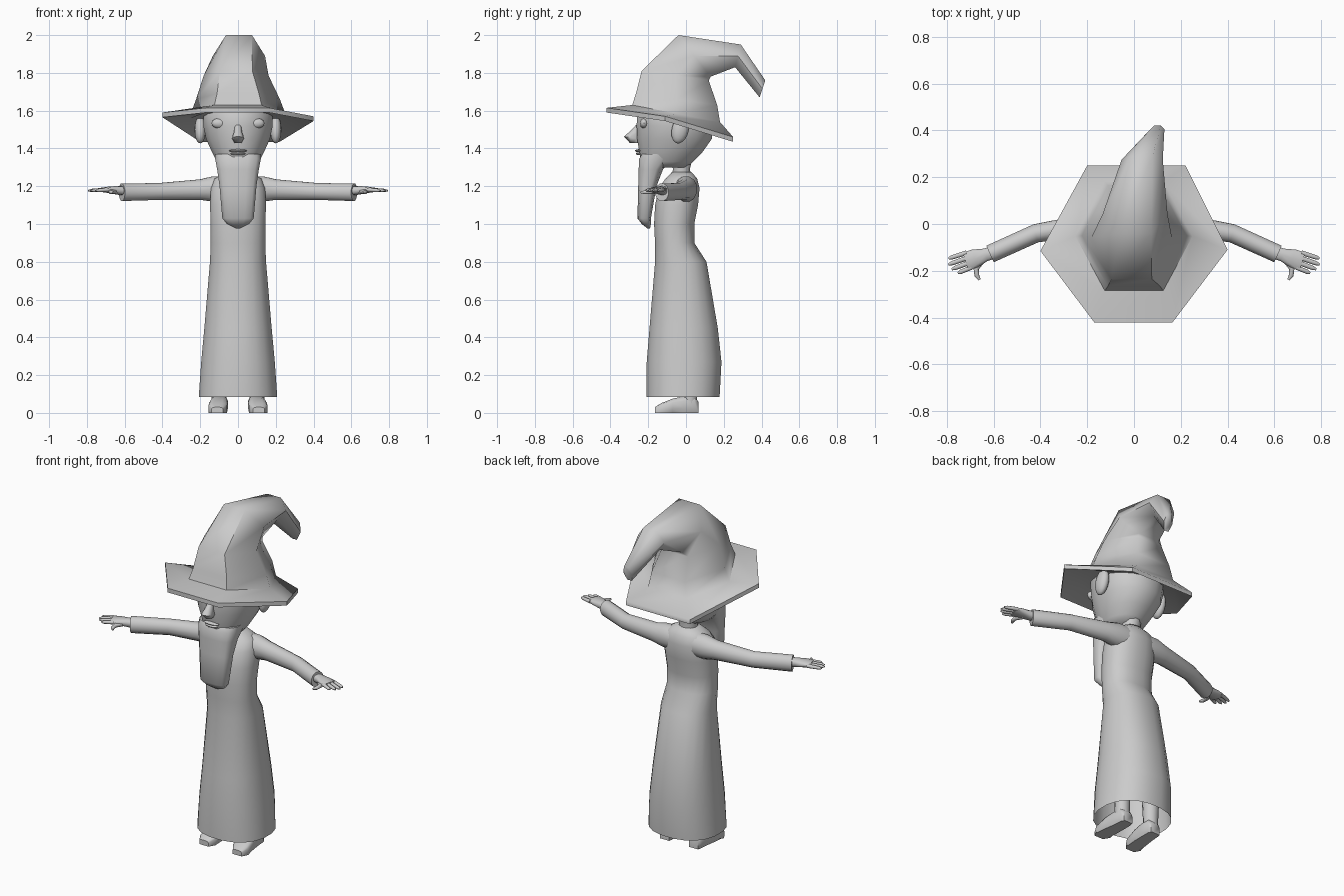
import bpy, bmesh, math
from mathutils import Vector, Matrix

if "Cube" in bpy.data.objects:
    bpy.data.objects.remove(bpy.data.objects["Cube"])

SIDES = (("left", 1), ("right", -1))


def finish(bm, name, angle=40, sub=0):
    bmesh.ops.recalc_face_normals(bm, faces=bm.faces[:])
    me = bpy.data.meshes.new(name)
    bm.to_mesh(me)
    bm.free()
    ob = bpy.data.objects.new(name, me)
    bpy.context.collection.objects.link(ob)
    bpy.ops.object.select_all(action='DESELECT')
    ob.select_set(True)
    bpy.context.view_layer.objects.active = ob
    bpy.ops.object.shade_smooth_by_angle(angle=math.radians(angle))
    if sub:
        ob.modifiers.new("subdivision", 'SUBSURF').levels = sub
        ob.modifiers["subdivision"].render_levels = sub
    return ob


def skin(bm, rings, cap0=True, cap1=True):
    """Join successive rings of points with quads."""
    vs = [[bm.verts.new(p) for p in r] for r in rings]
    n = len(vs[0])
    for a, b in zip(vs, vs[1:]):
        for i in range(n):
            j = (i + 1) % n
            bm.faces.new((a[i], a[j], b[j], b[i]))
    if cap0:
        bm.faces.new(vs[0])
    if cap1:
        bm.faces.new(vs[-1])


def oval(c, u, v, n=12, power=1.0):
    """Superellipse ring; power below 1 makes it boxier."""
    pts = []
    for i in range(n):
        t = 2 * math.pi * (i + 0.5) / n
        a, b = math.cos(t), math.sin(t)
        a = math.copysign(abs(a) ** power, a)
        b = math.copysign(abs(b) ** power, b)
        pts.append(Vector(c) + Vector(u) * a + Vector(v) * b)
    return pts


def levels(rows, n=16, power=1.0):
    """Horizontal rings from (z, half width, front y, back y)."""
    return [oval((0, (f + b) / 2, z), (w, 0, 0), (0, (b - f) / 2, 0), n, power)
            for z, w, f, b in rows]


def tube(bm, path, s=1, n=10, power=1.0):
    """Tube along (x, y, z, horizontal radius, vertical radius) points."""
    pts = [Vector(p[:3]) for p in path]
    rings = []
    for i, p in enumerate(path):
        t = pts[min(i + 1, len(pts) - 1)] - pts[max(i - 1, 0)]
        side = Vector((-t.y, t.x, 0)).normalized()
        up = t.cross(side).normalized()
        rings.append([Vector((q.x * s, q.y, q.z))
                      for q in oval(pts[i], side * p[3], up * p[4], n, power)])
    skin(bm, rings)


def ball(name, loc, size, tilt=0):
    bm = bmesh.new()
    bmesh.ops.create_uvsphere(bm, u_segments=16, v_segments=10, radius=1)
    m = (Matrix.Translation(loc) @ Matrix.Rotation(tilt, 4, 'X')
         @ Matrix.Diagonal((*size, 1)))
    bmesh.ops.transform(bm, matrix=m, verts=bm.verts[:])
    return finish(bm, name)


# Robe, open at the hem
bm = bmesh.new()
rings = levels([(0.085, .21, -.21, .18), (.27, .197, -.21, .19), (.45, .18, -.195, .17),
                (.8, .15, -.165, .11), (.9, .146, -.165, .045), (1.0, .146, -.17, .045),
                (1.1, .15, -.165, .065), (1.19, .145, -.145, .073),
                (1.24, .125, -.11, .06), (1.275, .06, -.075, .03)], 20, .88)
skin(bm, rings, cap0=False)
finish(bm, "robe", 50)

# Neck and head
bm = bmesh.new()
skin(bm, levels([(1.2, .06, -.09, .04), (1.29, .052, -.07, .022), (1.36, .06, -.09, .04)], 12))
finish(bm, "neck")
bm = bmesh.new()
skin(bm, levels([(1.30, .09, -.23, .01), (1.33, .115, -.24, .04), (1.38, .14, -.25, .09),
                 (1.45, .172, -.262, .14), (1.52, .187, -.265, .15),
                 (1.6, .187, -.262, .13), (1.68, .14, -.2, .07)], 16, .95))
finish(bm, "head", 60)

# Nose, brow, eyes, ears
bm = bmesh.new()
skin(bm, [oval((0, -.25, 1.52), (.018, 0, 0), (0, -.015, .004), 10),
          oval((0, -.27, 1.485), (.022, 0, 0), (0, -.026, .006), 10),
          oval((0, -.28, 1.455), (.033, 0, 0), (0, -.048, .008), 10),
          oval((0, -.27, 1.43), (.02, 0, 0), (0, -.028, 0), 10)])
finish(bm, "nose", 60)
for nm, s in SIDES:
    ball("eye_" + nm, (.098 * s, -.222, 1.533), (.042, .022, .027))
    ball("ear_" + nm, (.2 * s, -.03, 1.5), (.03, .045, .075), -.25)

# Lips and long flat beard
ball("upper_lip", (0, -.25, 1.388), (.048, .02, .008))
ball("lower_lip", (0, -.246, 1.372), (.04, .02, .008))
bm = bmesh.new()
skin(bm, levels([(1.37, .125, -.235, -.06), (1.345, .124, -.25, -.07), (1.29, .113, -.252, -.12),
                 (1.2, .1, -.254, -.155), (1.03, .085, -.258, -.185),
                 (1.0, .06, -.235, -.185), (.977, .012, -.205, -.19)], 12, .65))
finish(bm, "beard", 45)


# Hat: six-sided brim and bent crown
def hexring(front, back, cx, w):
    (fy, fz), (by, bz) = front, back
    my, mz = (fy + by) / 2, (fz + bz) / 2
    return [Vector(p) for p in ((cx + w, my, mz), (cx + w / 2, by, bz), (cx - w / 2, by, bz),
                                (cx - w, my, mz), (cx - w / 2, fy, fz), (cx + w / 2, fy, fz))]


outer = [Vector(p) for p in ((.4, -.11, 1.57), (.22, .25, 1.46), (-.2, .25, 1.46),
                             (-.4, -.115, 1.59), (-.17, -.42, 1.615), (.165, -.42, 1.615))]
base = hexring((-.285, 1.63), (.18, 1.54), 0, .25)
drop = Vector((0, 0, -.025))
bm = bmesh.new()
skin(bm, [[p + drop for p in base], [p + drop for p in outer], outer, base,
          hexring((-.265, 1.69), (.165, 1.63), 0, .222),
          hexring((-.235, 1.81), (.12, 1.76), -.01, .172),
          hexring((-.04, 2.0), (.13, 1.78), .005, .138),
          hexring((.29, 1.95), (.26, 1.83), .035, .088),
          hexring((.42, 1.76), (.39, 1.67), .1, .03)])
finish(bm, "hat", 60)

for nm, s in SIDES:
    # Sleeve
    bm = bmesh.new()
    tube(bm, [(.06, .0, 1.185, .06, .07), (.13, .0, 1.185, .06, .07), (.2, -.005, 1.182, .05, .056),
              (.42, -.04, 1.172, .041, .046), (.615, -.128, 1.168, .04, .048)], s, 12)
    finish(bm, "sleeve_" + nm, 50)

    # Hand with four fingers and a thumb
    bm = bmesh.new()
    tube(bm, [(.58, -.115, 1.175, .028, .026), (.635, -.132, 1.178, .029, .023),
              (.68, -.147, 1.181, .041, .018), (.72, -.16, 1.181, .042, .012)], s, 10, .8)
    d, p = Vector((.94, -.34, 0)), Vector((.34, .94, 0))
    for off, ln in ((.033, .08), (.011, .09), (-.011, .083), (-.033, .064)):
        a = Vector((.705, -.154, 1.181)) + p * off
        tip = a + d * ln + p * off * .1 - Vector((0, 0, .004))
        tube(bm, [(*a, .011, .011), (*a.lerp(tip, .8), .01, .009), (*tip, .005, .004)], s, 8)
    tube(bm, [(.645, -.145, 1.174, .018, .014), (.675, -.19, 1.17, .013, .012),
              (.672, -.22, 1.168, .011, .01), (.66, -.238, 1.167, .006, .005)], s, 8)
    finish(bm, "hand_" + nm, 50)

    # Leg and shoe
    bm = bmesh.new()
    skin(bm, [oval((.1 * s, .02, z), (r, 0, 0), (0, r, 0)) for z, r in
              ((.05, .04), (.12, .042), (.4, .055))])
    finish(bm, "leg_" + nm)
    bm = bmesh.new()
    rows = [(.065, .096, .03, .06), (.045, .096, .042, .085), (-.01, .098, .045, .088),
            (-.07, .103, .05, .075), (-.13, .108, .05, .052), (-.165, .11, .03, .03)]
    skin(bm, [oval((x * s, y, h / 2), (w, 0, 0), (0, 0, h / 2 * 1.03), 12, .6)
              for y, x, w, h in rows])
    for v in bm.verts:
        v.co.z = max(v.co.z, 0)
        if v.co.z < .018:
            v.co.z = 0
    finish(bm, "shoe_" + nm, 50)
